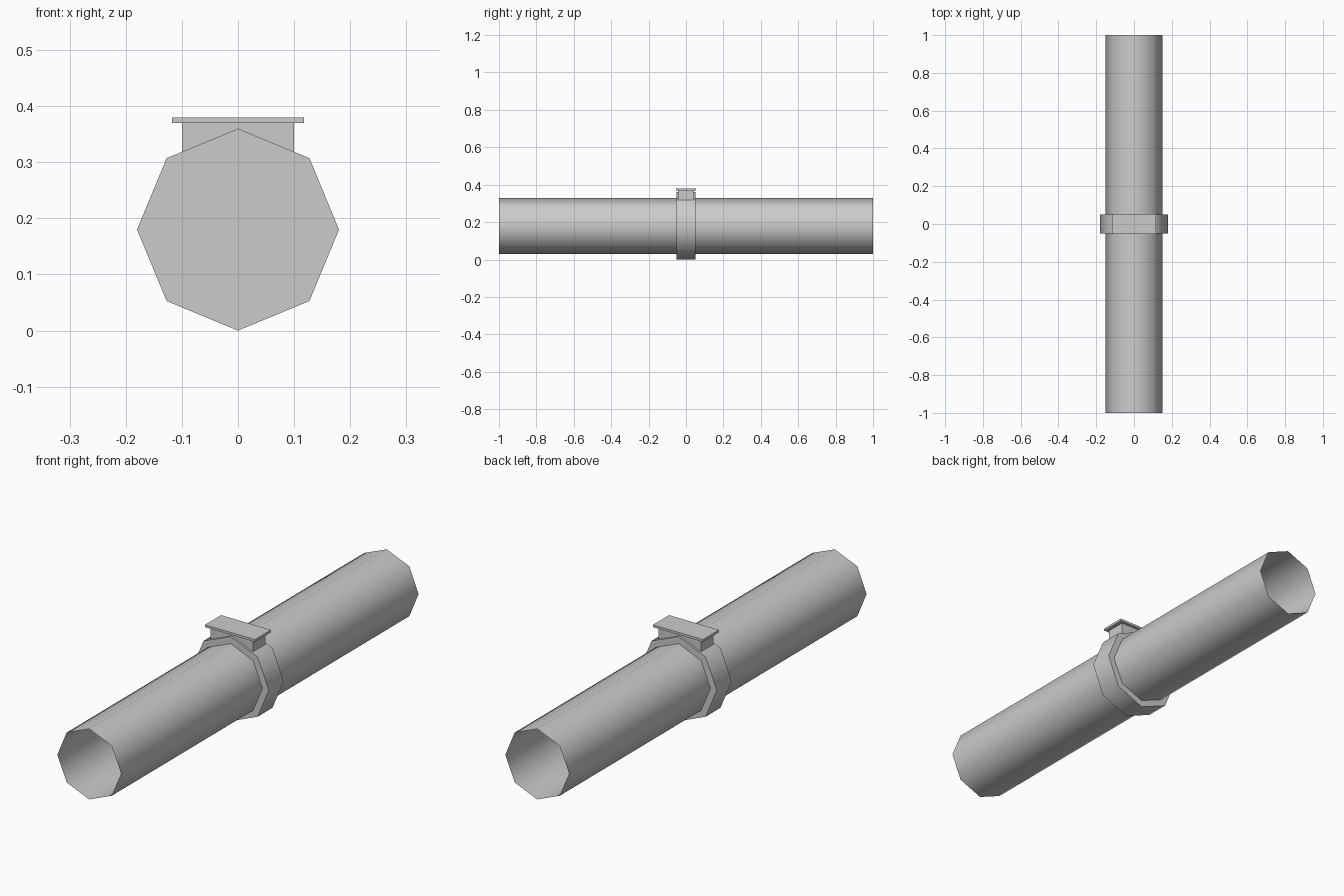
import bpy
from math import pi, radians

cube = bpy.data.objects.get("Cube")
if cube:
    bpy.data.objects.remove(cube, do_unlink=True)

AXIS_Z = 0.18

grey = bpy.data.materials.new("plain grey")
grey.use_nodes = True
colour = (0.6, 0.6, 0.6, 1)
grey.diffuse_color = colour
grey.node_tree.nodes["Principled BSDF"].inputs["Base Color"].default_value = colour


def finish(name):
    obj = bpy.context.object
    obj.name = name
    obj.data.materials.append(grey)
    bpy.ops.object.transform_apply(location=False, rotation=True, scale=True)
    return obj


def octagon_tube(name, radius, length, fill):
    """Eight-sided cylinder along y with a corner at the top."""
    bpy.ops.mesh.primitive_cylinder_add(
        vertices=8, radius=radius, depth=length, end_fill_type=fill,
        location=(0, 0, AXIS_Z), rotation=(pi / 2, 0, 0))
    finish(name)
    bpy.ops.object.shade_smooth_by_angle(angle=radians(50))


def box(name, size, bottom):
    bpy.ops.mesh.primitive_cube_add(size=1, location=(0, 0, bottom + size[2] / 2))
    bpy.context.object.scale = size
    finish(name)


# Thin open-ended pipe
octagon_tube("pipe", 0.15, 2.0, 'NOTHING')

# Solid collar around the middle, closing the pipe
octagon_tube("collar", 0.18, 0.1, 'NGON')

# Valve housing on the collar with its lid
box("housing", (0.2, 0.084, 0.07), 0.30)
box("lid", (0.235, 0.108, 0.01), 0.37)
